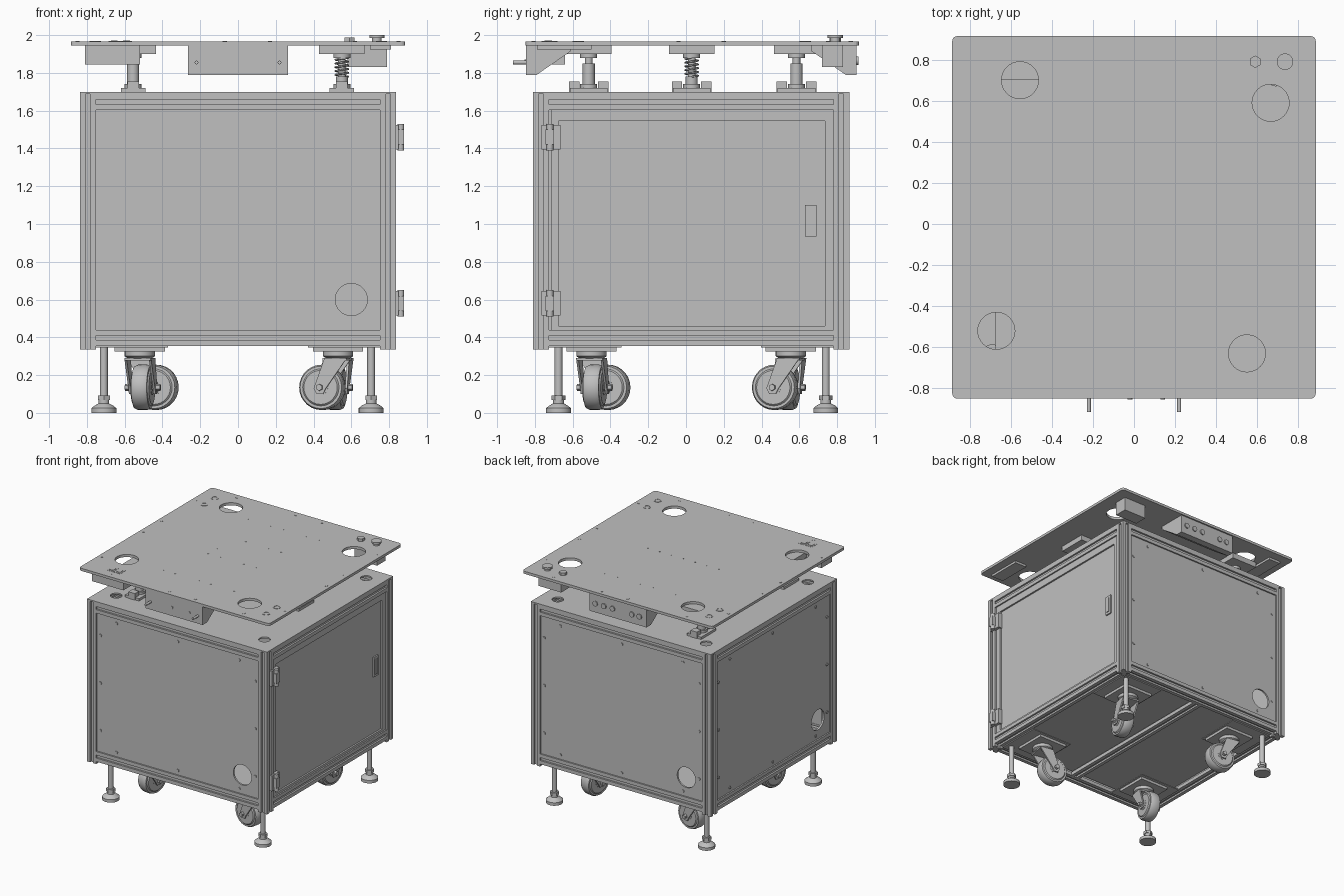
import bpy, bmesh, math
from mathutils import Matrix, Vector

cube = bpy.data.objects.get("Cube")
if cube:
    bpy.data.objects.remove(cube, do_unlink=True)

metal = bpy.data.materials.new("light_grey_metal")
metal.use_nodes = True
metal.diffuse_color = (0.527, 0.527, 0.527, 1)
metal.node_tree.nodes["Principled BSDF"].inputs["Base Color"].default_value = metal.diffuse_color

MID = Vector((0, 0.0275, 0))          # cabinet centre
HALF, POST = 0.8375, 0.085            # cabinet half width, beam width
LOW, TOP = 0.335, 1.7                 # cabinet bottom and top
AXES = {"x": Matrix.Rotation(math.pi / 2, 4, "Y"),
        "y": Matrix.Rotation(-math.pi / 2, 4, "X"), "z": Matrix()}
UPRIGHT = Matrix.Rotation(math.pi / 2, 4, "X")   # flat outline to x-z plane


def finish(name, bm, matrix=Matrix(), smooth=False):
    bm.transform(matrix)
    bmesh.ops.recalc_face_normals(bm, faces=bm.faces)
    mesh = bpy.data.meshes.new(name)
    bm.to_mesh(mesh)
    bm.free()
    mesh.materials.append(metal)
    ob = bpy.data.objects.new(name, mesh)
    bpy.context.scene.collection.objects.link(ob)
    if smooth:
        bpy.ops.object.select_all(action="DESELECT")
        ob.select_set(True)
        bpy.context.view_layer.objects.active = ob
        bpy.ops.object.shade_smooth_by_angle(angle=math.radians(35))


def box(name, xs, ys, zs, matrix=Matrix()):
    bm = bmesh.new()
    bmesh.ops.create_cube(bm, size=1)
    size = [s[1] - s[0] for s in (xs, ys, zs)]
    centre = [(s[1] + s[0]) / 2 for s in (xs, ys, zs)]
    finish(name, bm, matrix @ Matrix.Translation(centre) @ Matrix.Diagonal(size + [1]))


def cyl(name, at, r, depth, axis="z", sides=24, matrix=Matrix()):
    bm = bmesh.new()
    bmesh.ops.create_cone(bm, cap_ends=True, segments=sides, radius1=r, radius2=r, depth=depth)
    finish(name, bm, matrix @ Matrix.Translation(at) @ AXES[axis], sides > 8)


def rect(x0, x1, y0, y1):
    return [(x0, y0), (x1, y0), (x1, y1), (x0, y1)]


def ring(x, y, r, n=32):
    return [(x + r * math.cos(i * math.tau / n), y + r * math.sin(i * math.tau / n)) for i in range(n)]


def prism(name, outline, depth, matrix, holes=()):
    """Extrude a flat outline, with optional holes, along local z, centred."""
    bm = bmesh.new()
    edges = []
    for loop in (outline, *holes):
        vs = [bm.verts.new((x, y, -depth / 2)) for x, y in loop]
        edges += [bm.edges.new((v, vs[i - 1])) for i, v in enumerate(vs)]
    bmesh.ops.triangle_fill(bm, use_beauty=True, edges=edges)
    new = bmesh.ops.extrude_face_region(bm, geom=bm.faces[:], use_keep_orig=True)["geom"]
    bmesh.ops.translate(bm, vec=(0, 0, depth), verts=[v for v in new if isinstance(v, bmesh.types.BMVert)])
    finish(name, bm, matrix)


def lathe(name, profile, at, axis="z", matrix=Matrix()):
    bm = bmesh.new()
    verts = [bm.verts.new((r, 0, z)) for r, z in profile]
    edges = [bm.edges.new(pair) for pair in zip(verts, verts[1:])]
    bmesh.ops.spin(bm, geom=verts + edges, cent=(0, 0, 0), axis=(0, 0, 1), angle=math.tau, steps=28)
    bmesh.ops.remove_doubles(bm, verts=bm.verts, dist=1e-5)
    finish(name, bm, matrix @ Matrix.Translation(at) @ AXES[axis], True)


def beam(name, at, length, axis):
    """Slotted square extrusion."""
    h, w, d = POST / 2, 0.0125, 0.015
    side = [(-h, -h), (-w, -h), (-w, d - h), (w, d - h), (w, -h)]
    pts = []
    for k in range(4):
        c, s = (1, 0, -1, 0)[k], (0, 1, 0, -1)[k]
        pts += [(x * c - y * s, x * s + y * c) for x, y in side]
    prism(name, pts, length, Matrix.Translation(at) @ AXES[axis])


def turn(k):
    return Matrix.Translation(MID) @ Matrix.Rotation(k * math.pi / 2, 4, "Z")


# Cabinet frame
edge = HALF - POST / 2
inner = 2 * (HALF - POST)
for s in (-1, 1):
    for t in (-1, 1):
        beam("corner_post", MID + Vector((s * edge, t * edge, (LOW + TOP - 0.012) / 2)), TOP - LOW - 0.012, "z")
    for z in (LOW + 0.0625, TOP - 0.0545):
        beam("cross_rail", MID + Vector((0, s * edge, z)), inner, "x")
        beam("side_rail", MID + Vector((s * edge, 0, z)), inner, "y")
beam("floor_beam", MID + Vector((0, 0, LOW + 0.0625)), inner, "y")

# Top sheet with corner openings, and floor sheet
prism("cabinet_top", rect(-HALF, HALF, -HALF, HALF), 0.012, Matrix.Translation((0, MID.y, TOP - 0.006)),
      [ring(x, y, 0.045, 24) for x in (-0.69, 0.69) for y in (-0.66, 0.69)])
box("cabinet_floor", (-0.76, 0.76), (-0.73, 0.79), (0.4, 0.412))

# Front, back and right covers, each with a cable hole and screws
for name, k in (("front", 0), ("back", 2), ("right", 3)):
    m = turn(k)
    prism(name + "_cover", rect(-0.755, 0.755, 0.435, 1.607), 0.015,
          m @ Matrix.Translation((0, 0.0195 - HALF, 0)) @ UPRIGHT, [ring(0.6, 0.6, 0.085)])
    spots = [(s * 0.72, z) for s in (-1, 1) for z in (0.62, 1.02, 1.42)]
    spots += [(x, z) for x in (-0.57, 0, 0.57) for z in (0.477, 1.56)]
    for x, z in spots:
        cyl(name + "_cover_screw", (x, 0.01 - HALF, z), 0.012, 0.008, "y", 8, m)

# Door with border, handle and hinges on the left side
box("door", (0.795, 0.812), (-0.69, 0.745), (0.45, 1.555))
for ys, zs in (((-0.715, -0.675), (0.435, 1.607)), ((0.735, 0.78), (0.435, 1.607)),
               ((-0.675, 0.735), (1.545, 1.607)), ((-0.675, 0.735), (0.435, 0.46))):
    box("door_border", (0.78, 0.826), ys, zs)
box("handle_plate", (0.81, 0.824), (0.63, 0.69), (0.935, 1.1))
box("handle_grip", (0.822, 0.83), (0.645, 0.675), (0.955, 1.08))
for z in (0.58, 1.46):
    box("hinge_leaf", (0.81, 0.85), (-0.765, -0.665), (z - 0.065, z + 0.065))
    cyl("hinge_pin", (0.862, -0.72, z), 0.018, 0.14, "z", 16)
    box("hinge_knuckle", (0.84, 0.88), (-0.745, -0.7), (z - 0.04, z + 0.04))

# Levelling feet
FOOT = [(0, 0), (0.066, 0), (0.066, 0.025), (0.05, 0.038), (0.028, 0.05), (0.028, 0.068), (0, 0.068)]
for x in (-0.71, 0.705):
    for y in (-0.675, 0.74):
        lathe("foot_pad", FOOT, (x, y, 0))
        cyl("foot_rod", (x, y, 0.2), 0.021, 0.3, sides=16)
        cyl("foot_nut", (x, y, 0.08), 0.036, 0.025, sides=6)

# Swivel casters, each trailing a different way
WHEEL = [(0.03, -0.05), (0.09, -0.05), (0.098, -0.042), (0.112, -0.042), (0.12, -0.025),
         (0.12, 0.025), (0.112, 0.042), (0.098, 0.042), (0.09, 0.05), (0.03, 0.05)]
FORK = [(-0.06, 0.29), (0.06, 0.29), (0.118, 0.13), (0.103, 0.1), (0.068, 0.1), (0.053, 0.13)]
HUB = (0.085, 0, 0.135)
for x, y, k in ((-0.52, -0.5, 1), (0.53, -0.5, 2), (0.53, 0.555, 3), (-0.52, 0.555, 0)):
    m = Matrix.Translation((x, y, 0)) @ Matrix.Rotation(k * math.pi / 2 - math.radians(11), 4, "Z")
    box("caster_plate", (x - 0.133, x + 0.133), (y - 0.133, y + 0.133), (0.325, 0.35))
    px, py = math.copysign(1, x), math.copysign(1, y)
    box("corner_plate", sorted((px * 0.37, px * 0.755)), sorted((MID.y + py * 0.37, MID.y + py * 0.755)), (0.347, 0.355))
    lathe("caster_swivel", [(0, 0.28), (0.05, 0.28), (0.08, 0.3), (0.08, 0.326), (0, 0.326)], (x, y, 0))
    lathe("caster_wheel", WHEEL, HUB, "y", m)
    cyl("caster_hub", HUB, 0.04, 0.104, "y", matrix=m)
    cyl("caster_axle", HUB, 0.018, 0.19, "y", 6, m)
    box("caster_crown", (-0.06, 0.06), (-0.07, 0.07), (0.278, 0.29), m)
    for s in (-1, 1):
        prism("caster_fork", FORK, 0.012, m @ Matrix.Translation((0, s * 0.066, 0)) @ UPRIGHT)

# Sprung supports between cabinet and table
for x, y, sprung in ((-0.555, -0.515, False), (0.55, 0.03, True), (-0.555, 0.585, False)):
    box("support_base", (x - 0.065, x + 0.065), (y - 0.1, y + 0.1), (TOP, TOP + 0.02))
    for s in (-1, 1):
        box("support_ear", (x - 0.03, x + 0.03), sorted((y + s * 0.05, y + s * 0.105)), (TOP, 1.755))
    neck = 1.78 if sprung else 1.85
    lathe("support_column", [(0, TOP), (0.045, TOP), (0.045, 1.74), (0.032, 1.74), (0.032, neck),
                             (0.02, neck), (0.02, 1.88), (0.045, 1.88), (0.045, 1.9), (0, 1.9)], (x, y, 0))
    box("support_head", (x - 0.12, x + 0.12), (y - 0.12, y + 0.12), (1.9, 1.946))
    if sprung:
        curve = bpy.data.curves.new("support_spring", "CURVE")
        curve.dimensions, curve.bevel_depth, curve.bevel_resolution = "3D", 0.005, 1
        line = curve.splines.new("POLY")
        line.points.add(80)
        for i, p in enumerate(line.points):
            a = i / 16 * math.tau
            p.co = (x + 0.034 * math.cos(a), y + 0.034 * math.sin(a), 1.78 + i * 0.1 / 80, 1)
        curve.materials.append(metal)
        bpy.context.scene.collection.objects.link(bpy.data.objects.new("support_spring", curve))

# Table top with rounded corners and four round openings
outline = []
for k, (sx, sy) in enumerate(((1, 1), (-1, 1), (-1, -1), (1, -1))):
    for i in range(5):
        a = (k + i / 4) * math.pi / 2
        outline.append((sx * 0.86 + 0.025 * math.cos(a), sy * 0.8575 + 0.025 * math.sin(a)))
openings = ((-0.555, 0.7), (0.665, 0.59), (-0.67, -0.52), (0.55, -0.63))
prism("table_top", outline, 0.022, Matrix.Translation((0, 0.0325, 1.955)),
      [ring(x, y - 0.0325, 0.09) for x, y in openings])
for t in (-0.62, -0.07, 0.17, 0.62):
    for s in (-1, 1):
        cyl("table_edge_screw", (s * 0.85, t + 0.03, 1.966), 0.011, 0.004, sides=8)
        cyl("table_end_screw", (t, 0.0325 + s * 0.84, 1.966), 0.011, 0.004, sides=8)
for i in range(-3, 4):
    for j in (-0.52, -0.08, 0.035, 0.26, 0.6):
        cyl("table_pin_hole", (i * 0.11, j, 1.966), 0.005, 0.003, sides=6)

# Table top knobs, connectors and switches
lathe("dial", [(0, 1.965), (0.025, 1.965), (0.025, 1.985), (0.04, 1.985), (0.04, 2), (0, 2)], (0.735, 0.79, 0))
cyl("push_button", (0.59, 0.79, 1.976), 0.03, 0.024, sides=6)
for x, y in ((-0.755, 0.77), (-0.755, 0.63), (0.76, -0.71), (0.76, -0.57)):
    lathe("round_socket", [(0.02, 1.965), (0.02, 1.969), (0.03, 1.969), (0.03, 1.965)], (x, y, 0))
for x in (-0.655, -0.59):
    box("switch_frame", (x - 0.03, x + 0.03), (-0.765, -0.695), (1.965, 1.968))
    box("switch_rocker", (x - 0.018, x + 0.018), (-0.75, -0.71), (1.967, 1.971))

# Boxes hung below the table
box("switch_box", (-0.81, -0.52), (-0.78, -0.64), (1.845, 1.946))
box("dial_box", (0.58, 0.79), (0.72, 0.83), (1.83, 1.946))
box("rear_socket_plate", (-0.81, -0.7), (0.56, 0.84), (1.925, 1.946))
box("front_socket_plate", (0.7, 0.81), (-0.79, -0.5), (1.925, 1.946))

# Wedge shaped control housings at front and back
wedge = [(-0.848, 1.946), (-0.848, 1.79), (-0.79, 1.79), (-0.61, 1.915), (-0.61, 1.946)]
to_side = Matrix(((0, 0, 1, 0), (1, 0, 0, 0), (0, 1, 0, 0), (0, 0, 0, 1)))
prism("front_housing", wedge, 0.53, to_side)
prism("back_housing", [(0.055 - y, z) for y, z in wedge], 0.53, to_side)
for x in (-0.22, 0.22):
    cyl("front_peg", (x, -0.88, 1.855), 0.01, 0.07, "y", 12)
for x in (-0.02, 0.14):
    cyl("front_housing_screw", (x, -0.85, 1.86), 0.012, 0.01, "y", 8)
for x in (-0.2, -0.13, 0.05, 0.13, 0.21):
    cyl("back_control", (x, 0.906, 1.865), 0.022, 0.012, "y", 16)
